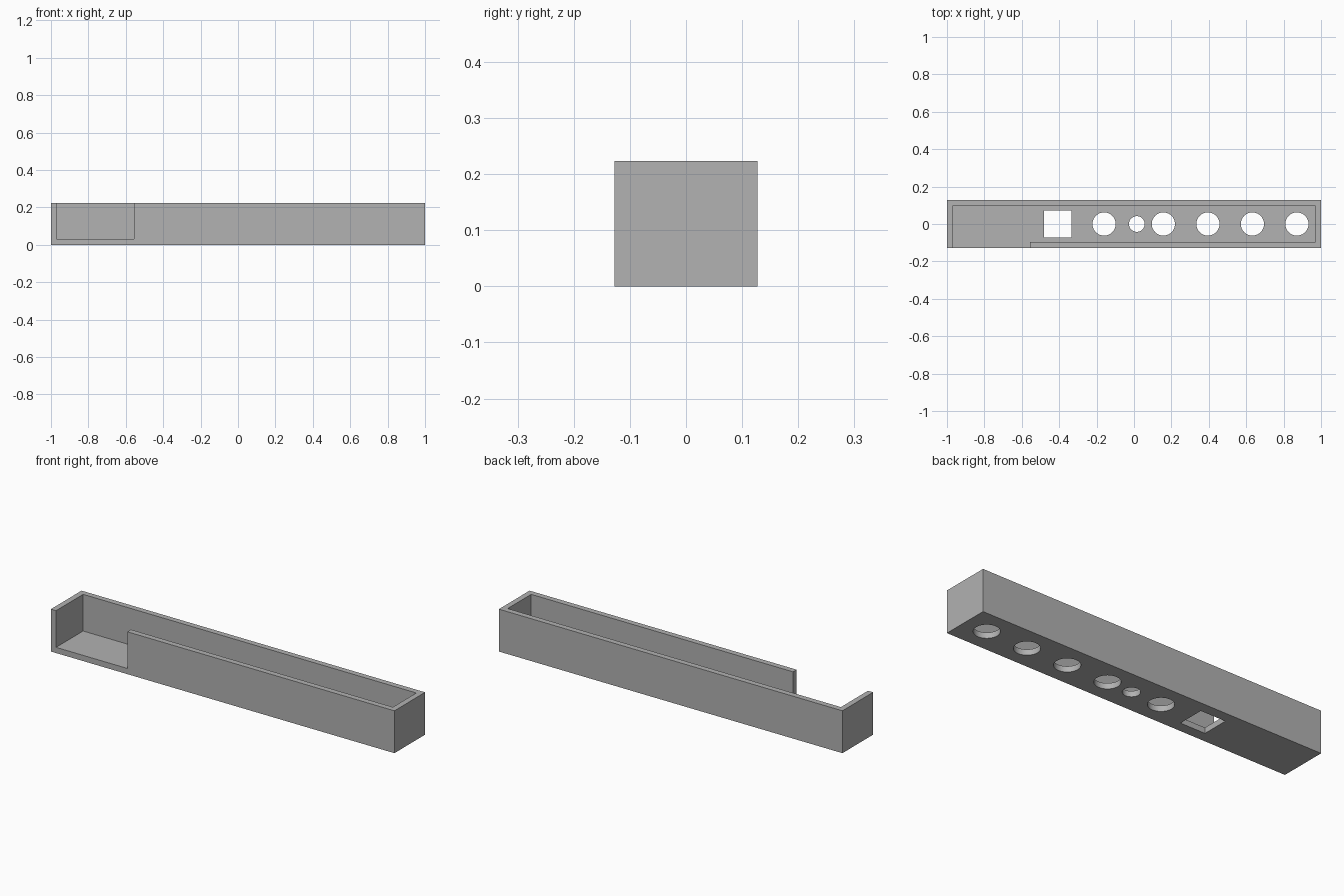
import bpy
import math

default = bpy.data.objects.get("Cube")
if default:
    bpy.data.objects.remove(default, do_unlink=True)

LENGTH, WIDTH, HEIGHT, WALL = 2.0, 0.255, 0.223, 0.03

grey = bpy.data.materials.new("plain grey")
grey.use_nodes = True
colour = (0.445, 0.445, 0.445, 1)
grey.diffuse_color = colour
grey.node_tree.nodes["Principled BSDF"].inputs["Base Color"].default_value = colour


def box(name, low, high):
    """Axis-aligned box between two corners."""
    centre = [(a + b) / 2 for a, b in zip(low, high)]
    bpy.ops.mesh.primitive_cube_add(size=1, location=centre)
    obj = bpy.context.object
    obj.name = name
    obj.scale = [b - a for a, b in zip(low, high)]
    bpy.ops.object.transform_apply(location=True, rotation=False, scale=True)
    obj.data.materials.append(grey)
    return obj


def round_cutter(name, x, radius):
    """Upright cylinder through the floor."""
    bpy.ops.mesh.primitive_cylinder_add(vertices=64, radius=radius, depth=4 * WALL,
                                        location=(x, 0, WALL / 2))
    obj = bpy.context.object
    obj.name = name
    obj.data.materials.append(grey)
    return obj


def cut(target, cutter):
    """Subtract the cutter, then discard it."""
    mod = target.modifiers.new(cutter.name, "BOOLEAN")
    mod.operation = "DIFFERENCE"
    mod.solver = "EXACT"
    mod.object = cutter
    bpy.context.view_layer.objects.active = target
    bpy.ops.object.modifier_apply(modifier=mod.name)
    bpy.data.objects.remove(cutter, do_unlink=True)


# Open-topped tray
hx, hy = LENGTH / 2, WIDTH / 2
ix, iy = hx - WALL, hy - WALL
tray = box("tray", (-hx, -hy, 0), (hx, hy, HEIGHT))
cut(tray, box("cavity", (-ix, -iy, WALL), (ix, iy, HEIGHT + WALL)))

# Gap in the front wall
cut(tray, box("front_gap", (-ix, -hy - WALL, WALL), (-0.555, 0, HEIGHT + WALL)))

# Square socket opening in the floor
cut(tray, box("square_hole", (-0.48, -0.072, -WALL), (-0.335, 0.072, 2 * WALL)))

# Row of large round holes and one small one
for x in (-0.16, 0.157, 0.395, 0.633, 0.871):
    cut(tray, round_cutter("large_hole", x, 0.062))
cut(tray, round_cutter("small_hole", 0.015, 0.042))

# Smooth hole walls with crisp rims
bpy.ops.object.select_all(action="DESELECT")
tray.select_set(True)
bpy.context.view_layer.objects.active = tray
bpy.ops.object.shade_smooth_by_angle(angle=math.radians(30))
